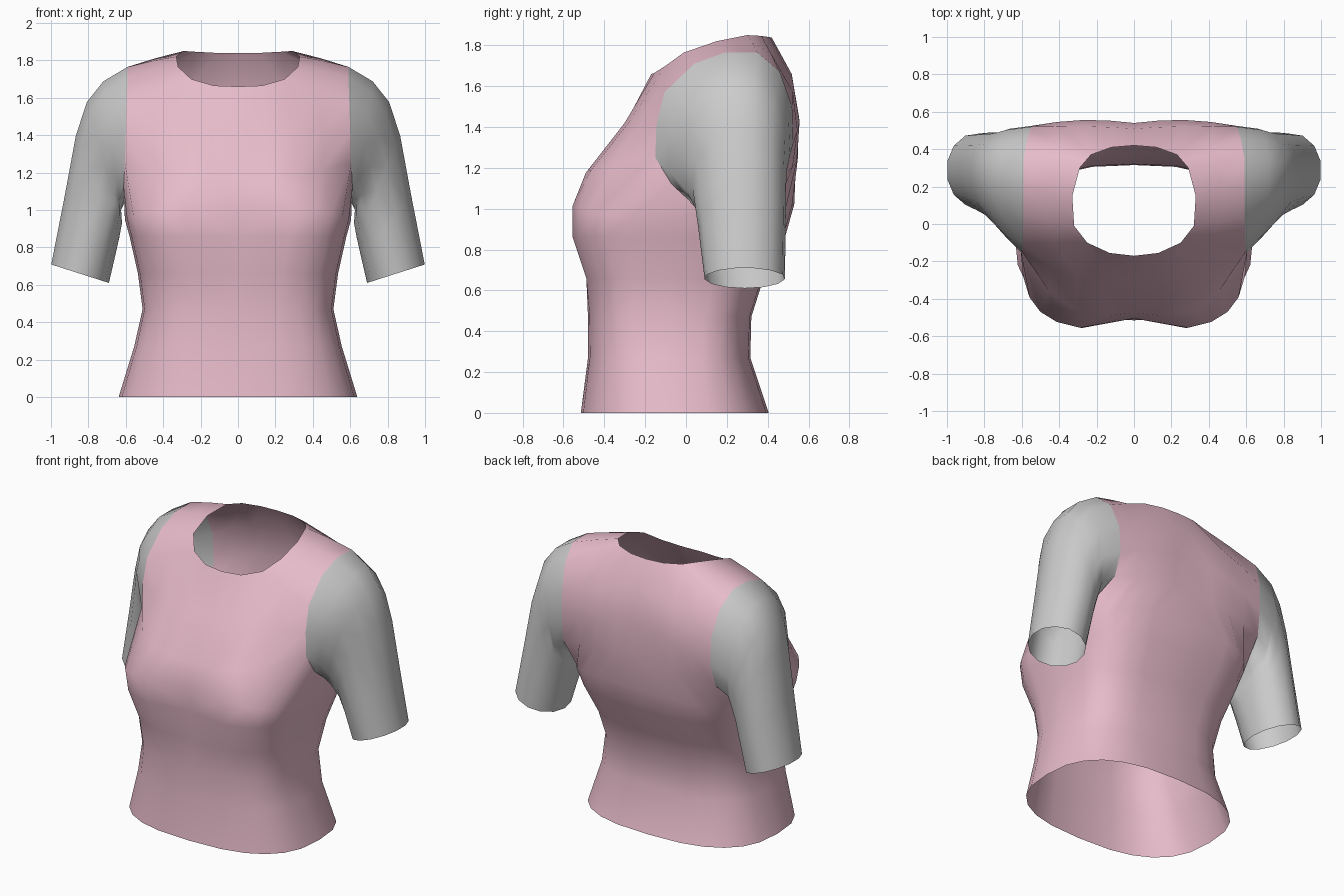
import bpy, bmesh, math
from mathutils import Vector as V

if "Cube" in bpy.data.objects:
    bpy.data.objects.remove(bpy.data.objects["Cube"])


def make_object(name, faces, mat=None):
    """Build half the garment from faces given as point lists, then mirror it."""
    bm = bmesh.new()
    for f in faces:
        bm.faces.new([bm.verts.new(p) for p in f])
    bmesh.ops.remove_doubles(bm, verts=bm.verts, dist=0.0005)
    bmesh.ops.recalc_face_normals(bm, faces=bm.faces)
    me = bpy.data.meshes.new(name)
    for f in bm.faces:
        f.smooth = True
    bm.to_mesh(me)
    bm.free()
    ob = bpy.data.objects.new(name, me)
    bpy.context.collection.objects.link(ob)
    mod = ob.modifiers.new("mirror", 'MIRROR')
    mod.merge_threshold = 0.001
    if mat:
        me.materials.append(mat)
    return ob


def panel_row(center, edge, power, bump):
    """Five points from the centre line out to the armhole edge."""
    c, e = V(center), V(edge)
    row = {}
    for j in range(5):
        u = j / 4
        row[j] = V((e.x * u,
                    c.y + (e.y - c.y) * u ** power + bump * math.sin(math.pi * u),
                    c.z + (e.z - c.z) * u ** 2))
    return row


def shoulder_row(neck, edge):
    """Points from the neckline out to the armhole; neck is a list ending at column 2."""
    n = [V(p) for p in neck]
    row = {3 - len(n) + i: p for i, p in enumerate(n)}
    row[4] = V(edge)
    row[3] = (row[2] + row[4]) / 2 + V((0, 0, 0.004))
    return row


# Upper body rows: up the front, over the shoulder, down the back
rows = [
    panel_row((0, -.475, 1.17), (.605, -.15, 1.25), 3, -.03),
    panel_row((0, -.295, 1.42), (.60, -.145, 1.41), 2.5, -.015),
    shoulder_row([(0, -.17, 1.66), (.13, -.155, 1.665), (.25, -.10, 1.70)], (.595, -.105, 1.57)),
    shoulder_row([(.32, -.01, 1.765)], (.59, .04, 1.71)),
    shoulder_row([(.33, .15, 1.82)], (.59, .19, 1.765)),
    shoulder_row([(.29, .30, 1.85)], (.59, .35, 1.765)),
    shoulder_row([(0, .42, 1.838), (.12, .41, 1.84), (.23, .37, 1.846)], (.57, .46, 1.67)),
    panel_row((0, .51, 1.67), (.55, .52, 1.50), 2, .01),
    panel_row((0, .54, 1.46), (.545, .525, 1.32), 2, .02),
    panel_row((0, .54, 1.25), (.56, .49, 1.17), 2, .015),
]
underarm = [V((.612, -.07, 1.12)), V((.608, .10, 1.06)), V((.59, .34, 1.07))]

faces = []
for a, b in zip(rows, rows[1:]):
    for j in range(4):
        if j in a and j in b:
            faces.append([a[j], a[j + 1], b[j + 1], b[j]])

# Lower body rings: z, half width, front y, back y, squareness, centre dip
rings = []
for z, w, yf, yb, e, dip in [(0, .638, -.515, .405, .76, 0), (.27, .555, -.48, .315, .68, 0),
                             (.47, .51, -.48, .32, .62, 0), (.66, .535, -.497, .38, .6, .01),
                             (.86, .58, -.565, .485, .56, .06), (1.02, .605, -.565, .53, .55, .06)]:
    ring = []
    for k in range(13):
        t = math.pi * k / 12
        s, c = math.sin(t), math.cos(t)
        y = (yf + yb) / 2 - (yb - yf) / 2 * math.copysign(abs(c) ** e, c)
        if k == 0:
            y += dip
        side = .07 * s * s if z > 1 else 0
        ring.append(V((w * max(s, 0) ** e if 0 < k < 12 else 0, y, z - side)))
    rings.append(ring)
rings.append([rows[0][j] for j in range(5)] + underarm + [rows[-1][j] for j in range(4, -1, -1)])
for a, b in zip(rings, rings[1:]):
    for k in range(12):
        faces.append([a[k], a[k + 1], b[k + 1], b[k]])

pink = bpy.data.materials.new("pink_cloth")
pink.diffuse_color = (.80, .50, .59, 1)
pink.use_nodes = True
pink.node_tree.nodes["Principled BSDF"].inputs["Base Color"].default_value = pink.diffuse_color
make_object("shirt_body", faces, pink)

# Sleeves: start on the armhole loop and blend to an oval cuff
hole = [r[4] for r in rows] + underarm[::-1]
n = len(hole)
loops = [hole]
for blend, tx, tz, bx, bz, yf, yb in [(.2, .72, 1.69, .625, 1.00, -.09, .51),
                                      (.45, .81, 1.58, .62, .93, -.02, .495),
                                      (.7, .87, 1.40, .635, .85, .03, .49),
                                      (.9, .93, 1.08, .66, .74, .06, .49),
                                      (1, 1.003, .71, .69, .61, .09, .485)]:
    loop = []
    for i, p in enumerate(hole):
        ang = (i - 4.5) * 2 * math.pi / n
        up = (1 - blend) * (p.z - 1.412) / .353 + blend * math.cos(ang)
        back = (1 - blend) * (p.y - .187) / .338 + blend * math.sin(ang)
        loop.append(V(((tx + bx) / 2 + up * (tx - bx) / 2,
                       (yf + yb) / 2 + back * (yb - yf) / 2,
                       (tz + bz) / 2 + up * (tz - bz) / 2)))
    loops.append(loop)
faces = []
for a, b in zip(loops, loops[1:]):
    for i in range(n):
        k = (i + 1) % n
        faces.append([a[i], a[k], b[k], b[i]])
make_object("sleeves", faces)
